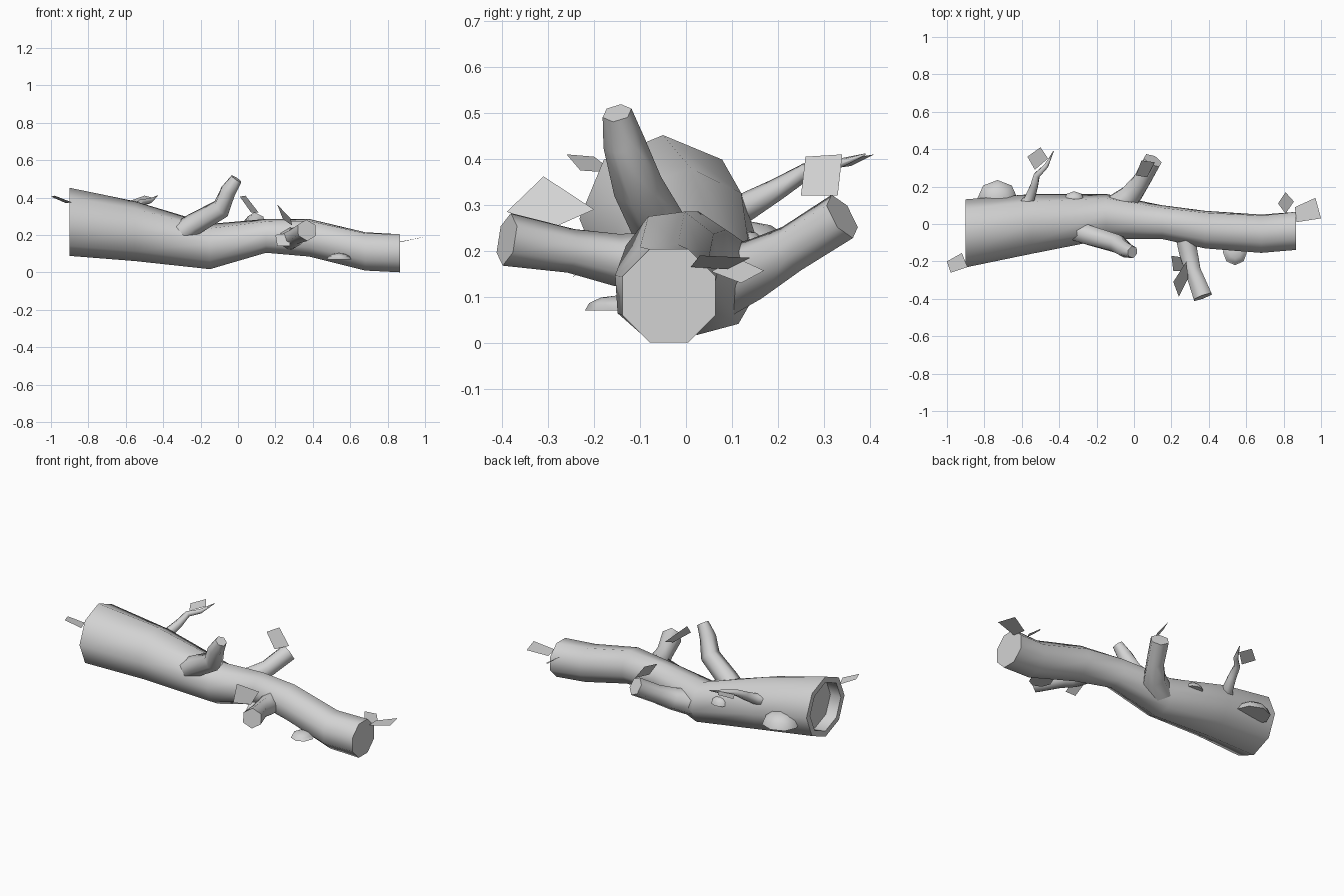
import bpy, bmesh, math
from mathutils import Vector

cube = bpy.data.objects.get("Cube")
if cube:
    bpy.data.objects.remove(cube, do_unlink=True)

# One plain grey for the whole fallen log
grey = bpy.data.materials.new("light grey bark")
grey.use_nodes = True
colour = (0.65, 0.65, 0.65, 1)
grey.diffuse_color = colour
grey.node_tree.nodes["Principled BSDF"].inputs["Base Color"].default_value = colour


def finish(name, bm, smooth=True):
    bmesh.ops.recalc_face_normals(bm, faces=bm.faces)
    mesh = bpy.data.meshes.new(name)
    bm.to_mesh(mesh)
    bm.free()
    mesh.materials.append(grey)
    obj = bpy.data.objects.new(name, mesh)
    bpy.context.collection.objects.link(obj)
    if smooth:
        bpy.ops.object.select_all(action="DESELECT")
        obj.select_set(True)
        bpy.context.view_layer.objects.active = obj
        bpy.ops.object.shade_smooth_by_angle(angle=math.radians(68))


def tube(name, stations, sides, direction=None, hollow=False, twist=0):
    """Loft rings through (x, y, z, radius) stations and cap both ends."""
    bm = bmesh.new()
    points = [Vector(s[:3]) for s in stations]
    last = len(points) - 1
    rings = []
    for i, station in enumerate(stations):
        axis = direction or (points[min(i + 1, last)] - points[max(i - 1, 0)]).normalized()
        side = Vector((0, 0, 1)).cross(axis).normalized()
        up = axis.cross(side)
        ring = []
        for k in range(sides):
            a = math.tau * k / sides + twist * i / last
            ring.append(bm.verts.new(points[i] + station[3] * (up * math.cos(a) + side * math.sin(a))))
        rings.append(ring)
    for r, s in zip(rings, rings[1:]):
        for k in range(sides):
            n = (k + 1) % sides
            bm.faces.new((r[k], r[n], s[n], s[k]))
    start = bm.faces.new(rings[0][::-1])
    bm.faces.new(rings[-1])
    if hollow:
        bm.normal_update()
        bmesh.ops.inset_region(bm, faces=[start], thickness=0.035)
        floor = bmesh.ops.extrude_face_region(bm, geom=[start])
        verts = [v for v in floor["geom"] if isinstance(v, bmesh.types.BMVert)]
        bmesh.ops.translate(bm, vec=(0.07, 0, 0), verts=verts)
        bmesh.ops.delete(bm, geom=[start], context="FACES_ONLY")
    finish(name, bm)


def shelf_fungus(name, centre, size):
    """Low dome with a flat underside."""
    bm = bmesh.new()
    bmesh.ops.create_uvsphere(bm, u_segments=8, v_segments=6, radius=1)
    bmesh.ops.bisect_plane(bm, geom=bm.verts[:] + bm.edges[:] + bm.faces[:],
                           plane_co=(0, 0, 0), plane_no=(0, 0, -1), clear_outer=True)
    bmesh.ops.holes_fill(bm, edges=[e for e in bm.edges if e.is_boundary])
    bmesh.ops.scale(bm, vec=size, verts=bm.verts)
    bmesh.ops.translate(bm, vec=centre, verts=bm.verts)
    finish(name, bm)


def leaf(name, *corners):
    bm = bmesh.new()
    bm.faces.new([bm.verts.new(c) for c in corners])
    finish(name, bm, smooth=False)


# Main trunk, hollowed at the thick end
tube("trunk", [(-0.9, -0.05, 0.27, 0.182), (-0.55, 0.0, 0.22, 0.16),
               (-0.15, 0.04, 0.138, 0.122), (0.15, 0.01, 0.195, 0.092),
               (0.38, -0.03, 0.185, 0.104), (0.68, -0.052, 0.112, 0.108),
               (0.865, -0.037, 0.102, 0.11)], 8, Vector((1, 0, 0)), True, math.pi / 8)

# Branch stubs
tube("back_branch", [(-0.15, 0.05, 0.12, 0.085), (-0.02, 0.15, 0.16, 0.067),
                     (0.04, 0.23, 0.205, 0.053), (0.1, 0.34, 0.275, 0.054)], 6)
tube("upright_branch", [(-0.32, -0.03, 0.2, 0.065), (-0.24, -0.06, 0.255, 0.06),
                        (-0.09, -0.105, 0.34, 0.055), (-0.052, -0.135, 0.435, 0.046),
                        (-0.008, -0.15, 0.5, 0.033)], 6)
tube("front_branch", [(0.27, -0.04, 0.18, 0.062), (0.29, -0.15, 0.18, 0.057),
                      (0.315, -0.25, 0.2, 0.048), (0.368, -0.39, 0.225, 0.058)], 6)
tube("thin_twig", [(-0.6, 0.08, 0.28, 0.045), (-0.56, 0.13, 0.295, 0.032),
                   (-0.535, 0.2, 0.335, 0.024), (-0.52, 0.26, 0.372, 0.019),
                   (-0.47, 0.31, 0.382, 0.014), (-0.43, 0.39, 0.41, 0.002)], 6)

# Shelf fungi on the bark
shelf_fungus("large_back_fungus", (-0.73, 0.135, 0.195), (0.108, 0.1, 0.07))
shelf_fungus("small_back_fungus", (-0.32, 0.13, 0.205), (0.055, 0.045, 0.04))
shelf_fungus("front_fungus", (0.54, -0.15, 0.07), (0.065, 0.07, 0.033))

# Flat leaves
leaf("thick_end_leaf", (-0.98, -0.26, 0.41), (-1, -0.2, 0.405), (-0.92, -0.155, 0.37), (-0.89, -0.23, 0.375))
leaf("thin_end_leaf", (0.86, 0.09, 0.16), (0.97, 0.14, 0.185), (1, 0.03, 0.19), (0.87, 0.01, 0.165))
leaf("thin_end_side_leaf", (0.77, 0.11, 0.185), (0.81, 0.17, 0.157), (0.855, 0.12, 0.13), (0.81, 0.055, 0.155))
leaf("front_branch_leaf", (0.24, -0.39, 0.285), (0.21, -0.31, 0.362), (0.28, -0.2, 0.29), (0.29, -0.29, 0.25))
leaf("front_branch_low_leaf", (0.2, -0.17, 0.2), (0.27, -0.18, 0.21), (0.28, -0.25, 0.14), (0.21, -0.25, 0.14))
leaf("back_branch_leaf", (0.01, 0.26, 0.405), (0.04, 0.34, 0.41), (0.11, 0.33, 0.32), (0.07, 0.25, 0.32))
leaf("twig_leaf", (-0.57, 0.36, 0.385), (-0.5, 0.41, 0.41), (-0.46, 0.35, 0.4), (-0.53, 0.29, 0.375))
